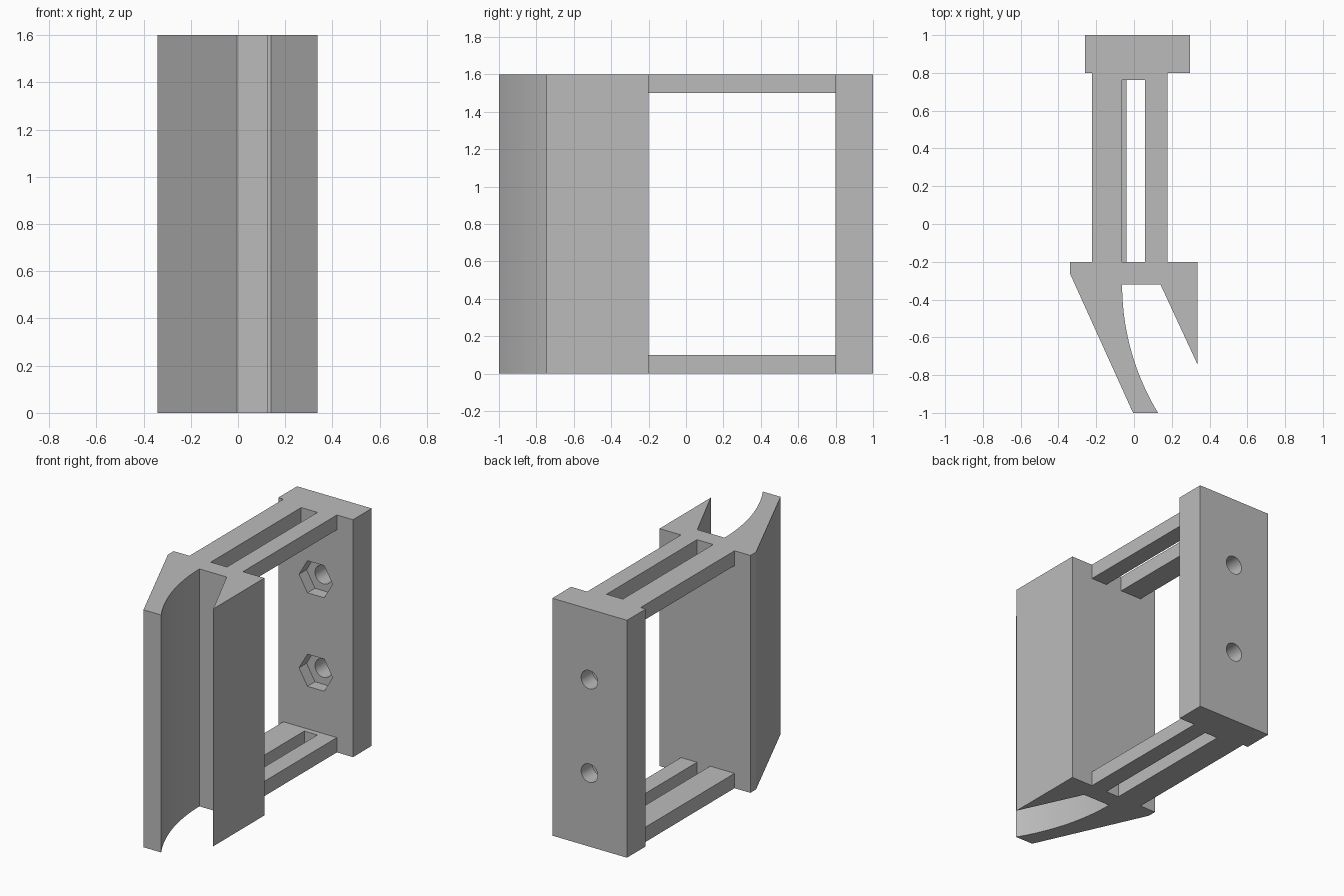
import bpy
import bmesh
import math
from mathutils import Matrix

HEIGHT = 1.6
RAIL = 0.1

cube = bpy.data.objects.get("Cube")
if cube:
    bpy.data.objects.remove(cube, do_unlink=True)

grey = bpy.data.materials.new("plain grey")
grey.use_nodes = True
colour = (0.5, 0.5, 0.5, 1)
grey.diffuse_color = colour
grey.node_tree.nodes["Principled BSDF"].inputs["Base Color"].default_value = colour


def finish(name, bm):
    bmesh.ops.recalc_face_normals(bm, faces=bm.faces)
    mesh = bpy.data.meshes.new(name)
    bm.to_mesh(mesh)
    bm.free()
    mesh.materials.append(grey)
    obj = bpy.data.objects.new(name, mesh)
    bpy.context.collection.objects.link(obj)
    return obj


def prism(name, outline, z0, z1):
    """Extrude a plan outline from z0 up to z1."""
    bm = bmesh.new()
    base = bm.faces.new([bm.verts.new((x, y, z0)) for x, y in outline])
    top = bmesh.ops.extrude_face_region(bm, geom=[base])["geom"]
    verts = [v for v in top if isinstance(v, bmesh.types.BMVert)]
    bmesh.ops.translate(bm, verts=verts, vec=(0, 0, z1 - z0))
    return finish(name, bm)


def bore(target, name, sides, radius, y0, y1, z):
    """Cut a round or hexagonal hole along y."""
    bm = bmesh.new()
    place = Matrix.Translation((0.02, (y0 + y1) / 2, z)) @ Matrix.Rotation(math.pi / 2, 4, "X")
    spin = Matrix.Rotation(math.pi / 2, 4, "Z")
    bmesh.ops.create_cone(bm, cap_ends=True, segments=sides, radius1=radius,
                          radius2=radius, depth=y1 - y0, matrix=place @ spin)
    # turn the hexagon so that two corners point sideways
    if sides == 6:
        widest = max(v.co.x for v in bm.verts) - 0.02
        if widest < radius * 0.95:
            bmesh.ops.rotate(bm, verts=bm.verts, cent=(0.02, 0, z),
                             matrix=Matrix.Rotation(math.pi / 6, 3, "Y"))
    cutter = finish(name, bm)
    cutter.hide_render = True
    mod = target.modifiers.new(name, "BOOLEAN")
    mod.operation = "DIFFERENCE"
    mod.solver = "EXACT"
    mod.object = cutter
    bpy.context.view_layer.objects.active = target
    bpy.ops.object.modifier_apply(modifier=mod.name)
    bpy.data.objects.remove(cutter, do_unlink=True)


# Front jaw: long curved blade, short fin and the bridge joining them
radius, mid_x, mid_y = 1.31, 1.247, -0.32
sweep = math.asin((1 + mid_y) / radius)
steps = 24
curve = [(mid_x - radius * math.cos(sweep * i / steps),
          mid_y - radius * math.sin(sweep * i / steps)) for i in range(steps + 1)]
jaw = prism("front_jaw",
            [(-0.34, -0.2), (0.337, -0.2), (0.337, -0.745), (0.14, -0.32)]
            + curve + [(-0.005, -1), (-0.34, -0.26)], 0, HEIGHT)

# Back plate with two bolt holes and hexagonal nut pockets
plate = prism("back_plate", [(-0.26, 0.8), (0.297, 0.8), (0.297, 1), (-0.26, 1)], 0, HEIGHT)
for z in (0.495, 1.125):
    bore(plate, "nut_pocket", 6, 0.125, 0.7, 0.88, z)
    bore(plate, "bolt_hole", 32, 0.062, 0.7, 1.1, z)

# Slotted rail pairs joining jaw and plate at the bottom and the top
for name, z, slot in (("bottom_rails", 0, -0.04), ("top_rails", HEIGHT - RAIL, -0.063)):
    prism(name, [(-0.222, -0.2), (slot, -0.2), (slot, 0.763), (0.058, 0.763),
                 (0.058, -0.2), (0.177, -0.2), (0.177, 0.8), (-0.222, 0.8)], z, z + RAIL)

# Smooth the curved blade and the bores, keeping edges sharp
for obj in (jaw, plate):
    bpy.ops.object.select_all(action="DESELECT")
    obj.select_set(True)
    bpy.context.view_layer.objects.active = obj
    bpy.ops.object.shade_smooth_by_angle(angle=math.radians(20))
